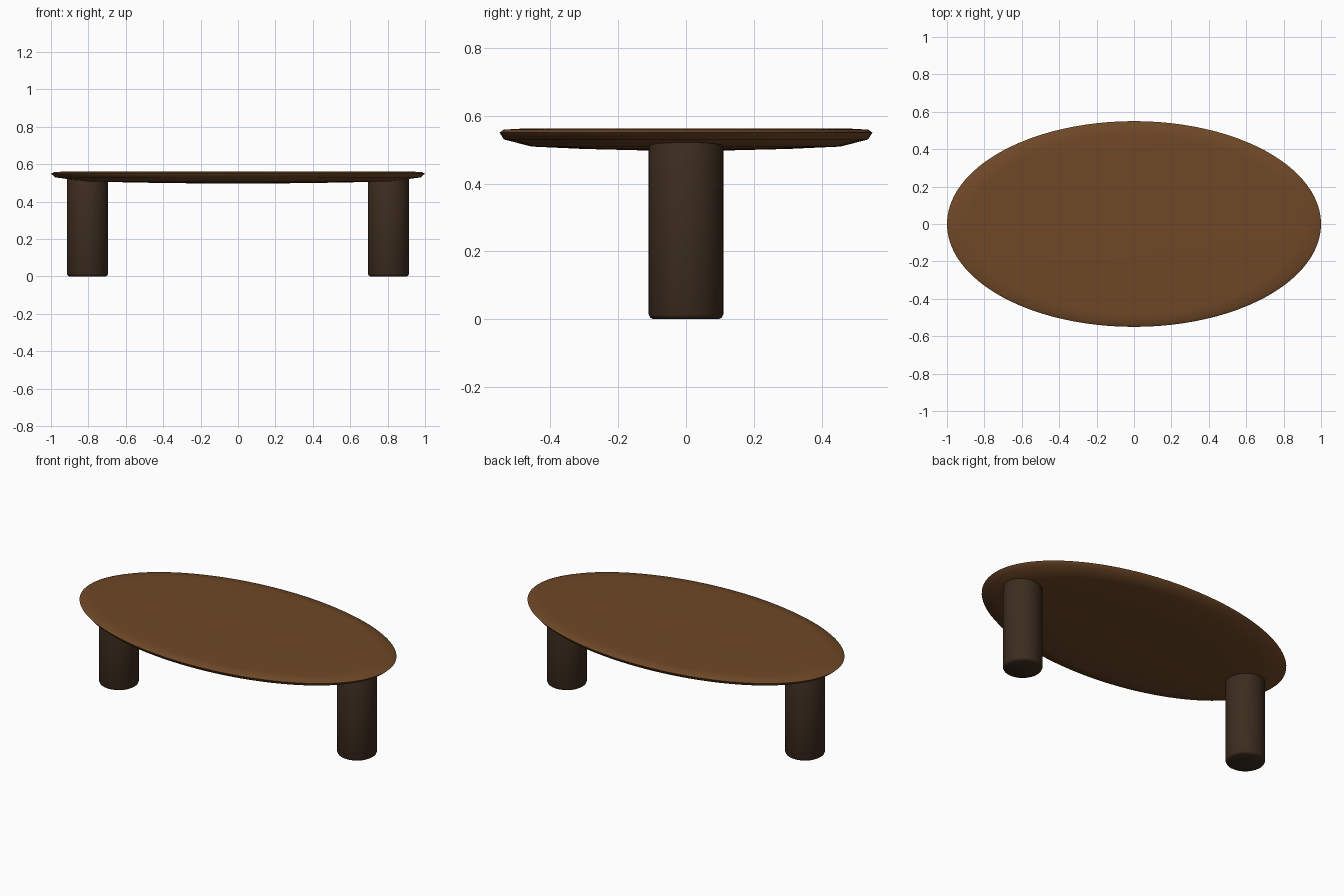
import bpy, bmesh, math

if "Cube" in bpy.data.objects:
    bpy.data.objects.remove(bpy.data.objects["Cube"])


def material(name, rgb):
    m = bpy.data.materials.new(name)
    m.diffuse_color = (*rgb, 1)
    m.use_nodes = True
    m.node_tree.nodes["Principled BSDF"].inputs["Base Color"].default_value = m.diffuse_color
    return m


def lathe(name, profile, sx, sy, loc, mat, sides):
    """Revolve an (r, z) profile; the first and last points lie on the axis."""
    bm = bmesh.new()
    rings = []
    for r, z in profile[1:-1]:
        rings.append([bm.verts.new((r * sx * math.cos(2 * math.pi * i / sides),
                                    r * sy * math.sin(2 * math.pi * i / sides), z))
                      for i in range(sides)])
    low = bm.verts.new((0, 0, profile[0][1]))
    high = bm.verts.new((0, 0, profile[-1][1]))
    for i in range(sides):
        j = (i + 1) % sides
        bm.faces.new((low, rings[0][j], rings[0][i]))
        bm.faces.new((high, rings[-1][i], rings[-1][j]))
        for a, b in zip(rings, rings[1:]):
            bm.faces.new((a[i], a[j], b[j], b[i]))
    mesh = bpy.data.meshes.new(name)
    bm.to_mesh(mesh)
    bm.free()
    ob = bpy.data.objects.new(name, mesh)
    bpy.context.collection.objects.link(ob)
    ob.location = loc
    mesh.materials.append(mat)
    bpy.ops.object.select_all(action='DESELECT')
    ob.select_set(True)
    bpy.context.view_layer.objects.active = ob
    bpy.ops.object.shade_smooth_by_angle(angle=math.radians(50))
    return ob


top_mat = material("warm_wood", (0.16, 0.065, 0.02))
leg_mat = material("dark_wood", (0.045, 0.025, 0.013))

# Oval top: shallow domed underside, thin edge, flat upper face
top_profile = [(0, 0.496), (0.25, 0.498), (0.55, 0.502), (0.828, 0.509),
               (0.977, 0.530), (1.0, 0.550), (0.978, 0.559), (0.88, 0.562), (0, 0.562)]
lathe("table_top", top_profile, 1.0, 0.55, (0, 0, 0), top_mat, 96)

# Two round legs with softened rims
leg_profile = [(0, 0), (0.098, 0), (0.106, 0.005), (0.11, 0.014),
               (0.11, 0.516), (0.106, 0.525), (0.1, 0.53), (0, 0.53)]
for side, x in (("left", -0.805), ("right", 0.805)):
    lathe(side + "_leg", leg_profile, 1, 1, (x, 0, 0), leg_mat, 48)
